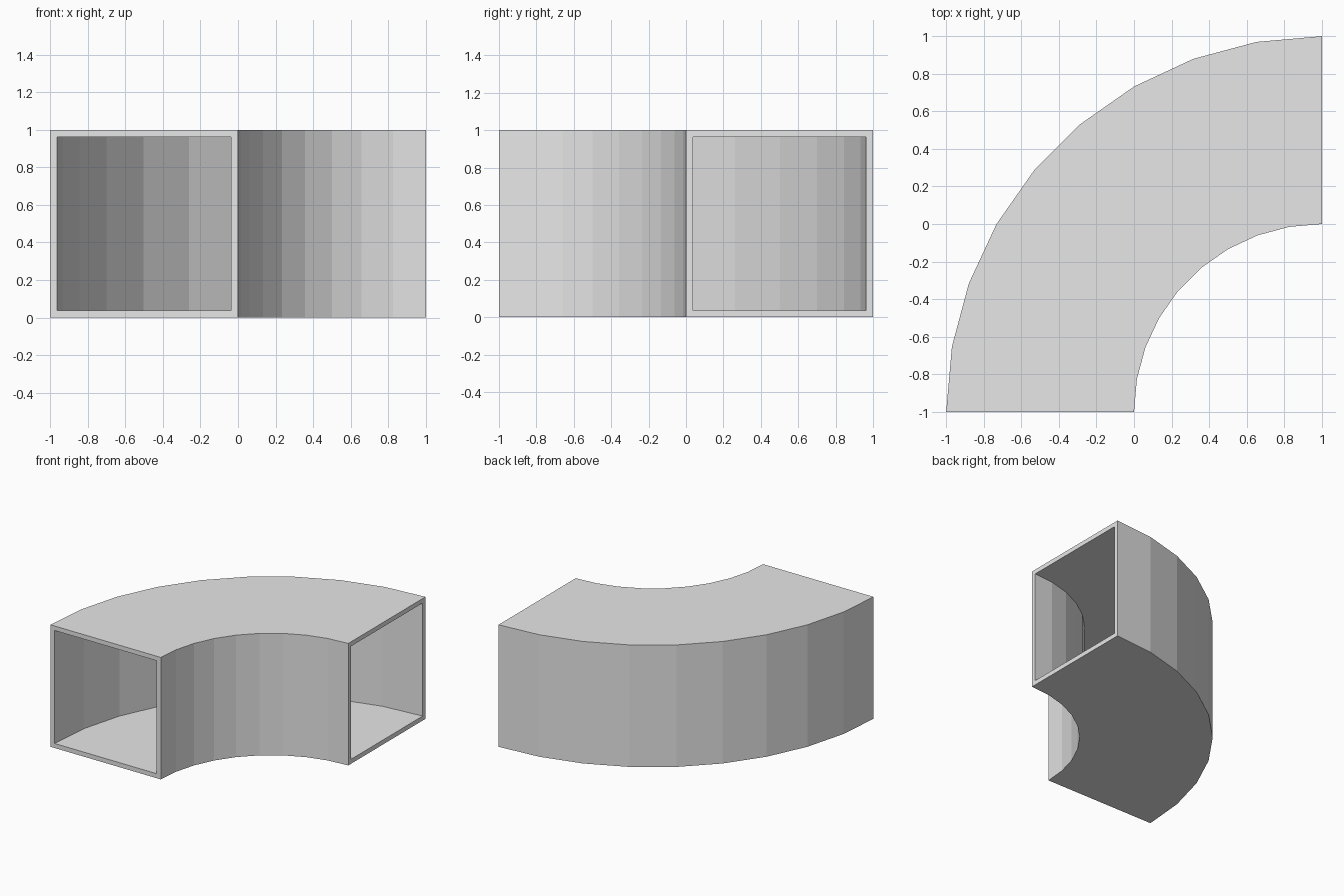
import bpy
import bmesh
from math import pi
from mathutils import Matrix, Vector

cube = bpy.data.objects.get("Cube")
if cube:
    bpy.data.objects.remove(cube, do_unlink=True)

WALL = 0.037      # thickness of the duct walls
STEPS = 9         # flat facets around the quarter turn
PIVOT = Vector((1, -1, 0))

# Plain grey sheet material
grey = bpy.data.materials.new("light_grey")
grey.use_nodes = True
colour = (0.8, 0.8, 0.8, 1)
grey.diffuse_color = colour
grey.node_tree.nodes["Principled BSDF"].inputs["Base Color"].default_value = colour


def square(bm, inset):
    """Corners of the square opening at the front end, inset from the outside."""
    lo, hi = inset, 1 - inset
    return [bm.verts.new((x - 1, -1, z))
            for x, z in ((lo, lo), (hi, lo), (hi, hi), (lo, hi))]


bm = bmesh.new()

# Hollow square section at the front end
outer, inner = square(bm, 0), square(bm, WALL)
rim = [bm.faces.new((outer[i], outer[(i + 1) % 4], inner[(i + 1) % 4], inner[i]))
       for i in range(4)]

# Sweep the section a quarter turn about the pivot, leaving both ends open
bmesh.ops.spin(bm, geom=rim, cent=PIVOT, axis=(0, 0, 1), angle=-pi / 2,
               steps=STEPS, use_duplicate=False)

# Cap the front rim again if the sweep consumed it
bm.verts.ensure_lookup_table()
holes = [e for e in bm.edges if e.is_boundary]
if holes:
    for i in range(4):
        ring = (outer[i], outer[(i + 1) % 4], inner[(i + 1) % 4], inner[i])
        if not bm.faces.get(ring):
            bm.faces.new(ring)

bmesh.ops.recalc_face_normals(bm, faces=bm.faces)

mesh = bpy.data.meshes.new("duct_elbow")
bm.to_mesh(mesh)
bm.free()
mesh.materials.append(grey)
duct = bpy.data.objects.new("duct_elbow", mesh)
bpy.context.scene.collection.objects.link(duct)
